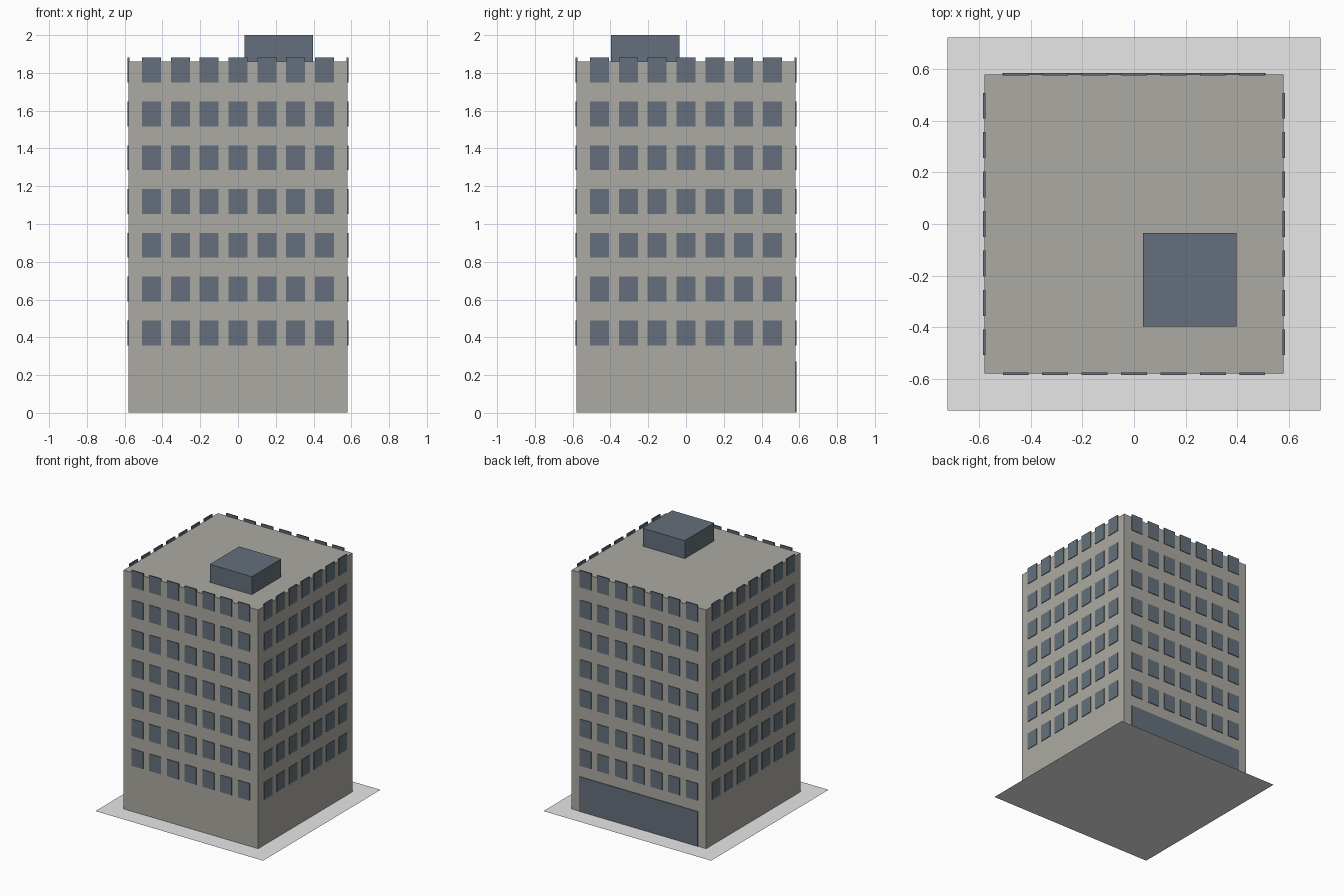
import bpy
import bmesh
from math import pi
from mathutils import Matrix, Vector

cube = bpy.data.objects.get("Cube")
if cube:
    bpy.data.objects.remove(cube, do_unlink=True)

HALF = 0.58        # half width of the tower
ROOF = 1.86        # roof height
PLATE = 0.01       # thickness of the glass plates


def material(name, rgb):
    mat = bpy.data.materials.new(name)
    mat.use_nodes = True
    colour = (*rgb, 1.0)
    mat.diffuse_color = colour
    mat.node_tree.nodes["Principled BSDF"].inputs["Base Color"].default_value = colour
    return mat


concrete = material("warm grey concrete", (0.41, 0.40, 0.36))
glass = material("slate blue glass", (0.129, 0.163, 0.20))
paving = material("light grey paving", (0.8, 0.8, 0.8))


def add_box(bm, centre, size, turn=0.0):
    """Add a box, then turn it about the vertical axis of the tower."""
    place = Matrix.Translation(Vector(centre)) @ Matrix.Diagonal((*size, 1.0))
    bmesh.ops.create_cube(bm, size=1.0, matrix=Matrix.Rotation(turn, 4, "Z") @ place)


def finish(name, bm, mat):
    mesh = bpy.data.meshes.new(name)
    bm.to_mesh(mesh)
    bm.free()
    mesh.materials.append(mat)
    obj = bpy.data.objects.new(name, mesh)
    bpy.context.scene.collection.objects.link(obj)
    return obj


def box(name, centre, size, mat):
    bm = bmesh.new()
    add_box(bm, centre, size)
    return finish(name, bm, mat)


# Flat ground sheet
bm = bmesh.new()
bmesh.ops.create_grid(bm, x_segments=1, y_segments=1, size=0.722)
finish("ground_sheet", bm, paving)

# Tower and rooftop plant room
box("tower", (0, 0, ROOF / 2 + 0.0005), (2 * HALF, 2 * HALF, ROOF - 0.001), concrete)
box("plant_room", (0.216, -0.216, 1.93), (0.362, 0.362, 0.14), glass)

# Seven by seven windows on each side; the top row rises past the roof
for i, side in enumerate(("front", "right", "back", "left")):
    bm = bmesh.new()
    for row in range(7):
        for col in range(-3, 4):
            add_box(bm, (col * 0.1527, -HALF, 0.424 + row * 0.2317),
                    (0.1, PLATE, 0.132), turn=i * pi / 2)
    finish(side + "_windows", bm, glass)

# Wide entrance glazing on the back
box("entrance_glazing", (0, HALF, 0.137), (1.02, PLATE, 0.27), glass)
